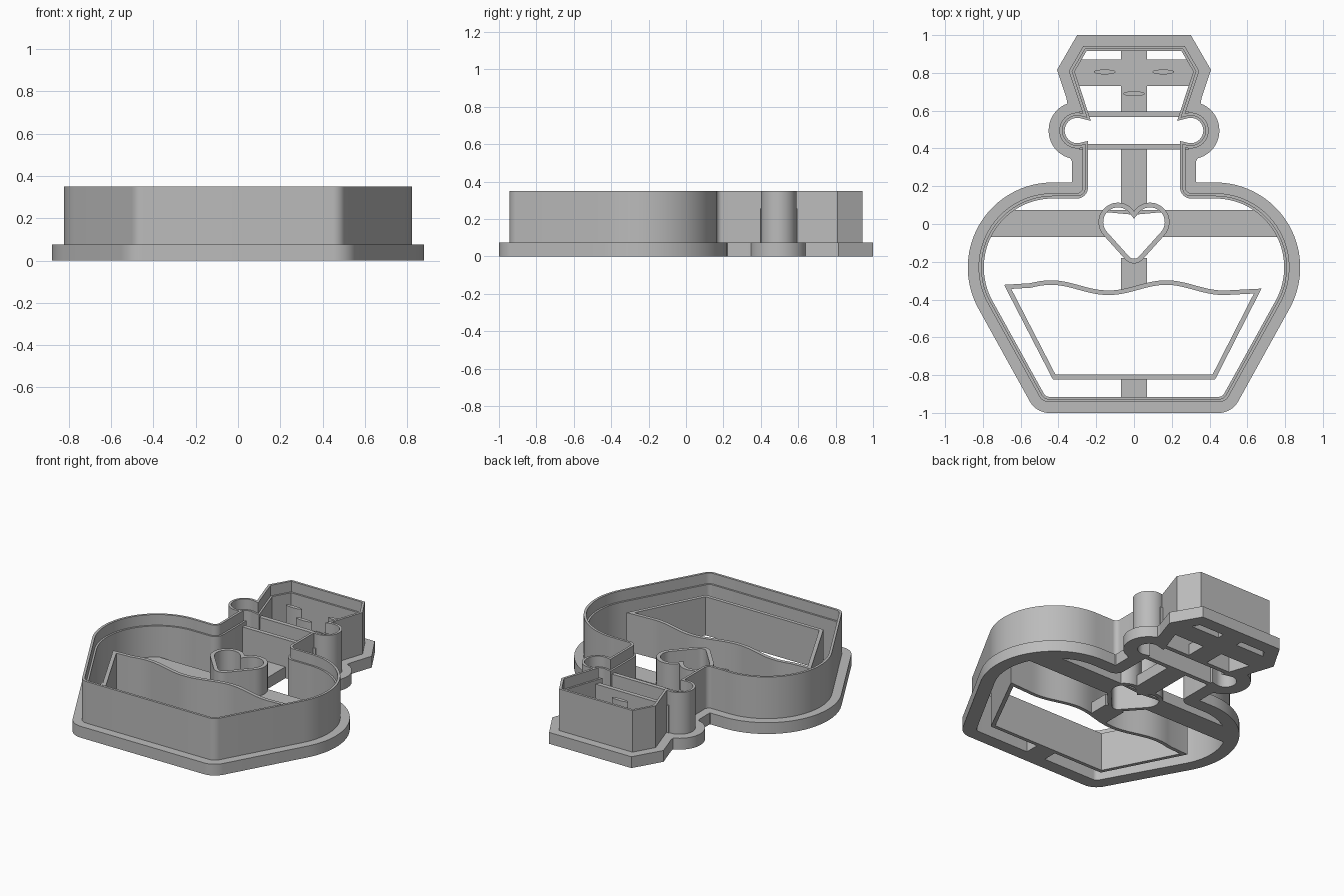
import bpy, bmesh
from math import sin, cos, pi, radians
from mathutils import Vector, kdtree

cube = bpy.data.objects.get("Cube")
if cube:
    bpy.data.objects.remove(cube, do_unlink=True)

grey = bpy.data.materials.new("plain grey")
grey.use_nodes = True
colour = (0.5, 0.5, 0.5, 1)
grey.diffuse_color = colour
grey.node_tree.nodes["Principled BSDF"].inputs["Base Color"].default_value = colour

FLANGE_Z, STAMP_Z, STEP_Z, RIM_Z = 0.075, 0.255, 0.28, 0.35


def arc(cx, cy, r, a0, a1, n=16):
    angles = [radians(a0 + (a1 - a0) * i / n) for i in range(n + 1)]
    return [(cx + r * cos(a), cy + r * sin(a)) for a in angles]


def mirrored(half):
    """Close a right half, listed from bottom to top, with its left half."""
    return half + [(-x, y) for x, y in reversed(half) if x > 0.001]


def offset(points, d):
    """Offset a counter-clockwise outline outwards by d, dropping overlaps."""
    pts = [Vector(p) for p in points]
    dense = []
    for a, b in zip(pts, pts[1:] + pts[:1]):
        n = max(1, int((b - a).length / 0.005))
        dense += [a.lerp(b, i / n) for i in range(n)]
    tree = kdtree.KDTree(len(dense))
    for i, p in enumerate(dense):
        tree.insert(p.to_3d(), i)
    tree.balance()
    result = []
    for i, p in enumerate(dense):
        e1 = (p - dense[i - 1]).normalized()
        e2 = (dense[(i + 1) % len(dense)] - p).normalized()
        n1, n2 = Vector((e1.y, -e1.x)), Vector((e2.y, -e2.x))
        q = p + (n1 + n2) * (d / max(0.2, 1 + n1.dot(n2)))
        if tree.find(q.to_3d())[2] > abs(d) * 0.995:
            result.append(q)
    # Keep only the points where the outline turns
    kept = []
    for i, p in enumerate(result):
        u = (p - result[i - 1]).normalized()
        v = (result[(i + 1) % len(result)] - p).normalized()
        if abs(u.cross(v)) > 0.004 or u.dot(v) < 0:
            kept.append((p.x, p.y))
    return kept


def prism(name, outlines, z0, z1):
    """Extrude filled outlines; an outline inside another is a hole."""
    curve = bpy.data.curves.new(name, "CURVE")
    curve.dimensions = "2D"
    curve.fill_mode = "BOTH"
    curve.extrude = (z1 - z0) / 2
    for outline in outlines:
        spline = curve.splines.new("POLY")
        spline.points.add(len(outline) - 1)
        for point, (x, y) in zip(spline.points, outline):
            point.co = (x, y, 0, 1)
        spline.use_cyclic_u = True
    helper = bpy.data.objects.new(name + " outline", curve)
    bpy.context.collection.objects.link(helper)
    graph = bpy.context.evaluated_depsgraph_get()
    mesh = bpy.data.meshes.new_from_object(helper.evaluated_get(graph))
    bpy.data.objects.remove(helper, do_unlink=True)
    bm = bmesh.new()
    bm.from_mesh(mesh)
    bmesh.ops.remove_doubles(bm, verts=bm.verts, dist=0.0002)
    bmesh.ops.translate(bm, verts=bm.verts, vec=(0, 0, (z0 + z1) / 2))
    bmesh.ops.recalc_face_normals(bm, faces=bm.faces)
    bm.to_mesh(mesh)
    bm.free()
    mesh.materials.clear()
    mesh.materials.append(grey)
    ob = bpy.data.objects.new(name, mesh)
    bpy.context.collection.objects.link(ob)
    bpy.ops.object.select_all(action="DESELECT")
    ob.select_set(True)
    bpy.context.view_layer.objects.active = ob
    bpy.ops.object.shade_smooth_by_angle(angle=radians(30))
    return ob


def box(x0, x1, y0, y1):
    return [(x0, y0), (x1, y0), (x1, y1), (x0, y1)]


# Bottle outline: base corner, belly, neck fillet, collar, stopper
bottle = mirrored(
    arc(0.449, -0.883, 0.06, -90, -29, 8)
    + arc(0.43, -0.23, 0.393, -29, 90, 36)
    + arc(0.302, 0.193, 0.03, 270, 180, 8)
    + arc(0.30, 0.495, 0.095, -107, 108, 28)
    + [(0.345, 0.81), (0.268, 0.943)])
inner = offset(bottle, -0.028)
prism("base_flange", [offset(bottle, 0.057), inner], 0, FLANGE_Z)
prism("cutter_wall", [bottle, inner], FLANGE_Z, STEP_Z)
prism("cutter_blade", [bottle, offset(bottle, -0.016)], STEP_Z, RIM_Z)

# Collar lines across the neck
prism("collar_top_line", [box(-0.29, 0.29, 0.566, 0.595)], 0, STAMP_Z)
prism("collar_bottom_line", [box(-0.29, 0.29, 0.395, 0.423)], 0, STAMP_Z)

# Heart stamp
heart = mirrored(arc(0, -0.149, 0.06, -90, -42, 6)
                 + arc(0.085, 0.01, 0.103, -42, 145.6, 24))
prism("heart_stamp", [heart, offset(heart, -0.025)], 0, STAMP_Z)

# Liquid stamp with a wavy surface
xs = [0.5 - 1.05 * i / 40 for i in range(41)]
wave = [(x, -0.325 + 0.027 * cos(2 * pi * (x + 0.44) / 0.61)) for x in xs]
liquid = [(-0.43, -0.822), (0.43, -0.822), (0.675, -0.342)] + wave + [(-0.688, -0.322)]
prism("liquid_stamp", [liquid, offset(liquid, -0.024)], 0, STAMP_Z)

# Face stamps
for name, x, y in (("right_eye", -0.155, 0.805), ("left_eye", 0.155, 0.805),
                   ("mouth", 0, 0.69)):
    oval = [(x + 0.058 * cos(2 * pi * i / 24), y + 0.013 * sin(2 * pi * i / 24))
            for i in range(24)]
    prism(name, [oval], 0, STAMP_Z)

# Support bars, ending inside the walls they join
W = 0.07
heart_mid = offset(heart, -0.012)
side = [p for p in heart_mid if p[0] > 0 and abs(p[1]) < W]
left_bar = [(side[0][0], -W), (0.775, -W), (0.657, 0.075), (side[-1][0], 0.075)] + side[::-1]
prism("left_belly_bar", [left_bar], 0, FLANGE_Z)
prism("right_belly_bar", [[(-x, y) for x, y in left_bar]], 0, FLANGE_Z)
notch = sorted(p for p in heart_mid if p[1] > 0 and abs(p[0]) < W)
tip = sorted(p for p in heart_mid if p[1] < 0 and abs(p[0]) < W)
prism("neck_bar", [[(-W, notch[0][1])] + notch + [(W, notch[-1][1]), (W, 0.41), (-W, 0.41)]],
      0, FLANGE_Z)
prism("heart_bar", [[(-W, -0.36), (W, -0.325), (W, tip[-1][1])] + tip[::-1] + [(-W, tip[0][1])]],
      0, FLANGE_Z)
prism("bottom_bar", [box(-W, W, -0.93, -0.81)], 0, FLANGE_Z)
prism("stopper_cross_bar", [mirrored([(0.303, 0.73), (0.33, 0.81), (0.295, 0.87)])], 0, FLANGE_Z)
prism("stopper_lower_bar", [box(-W, W, 0.58, 0.73)], 0, FLANGE_Z)
prism("stopper_upper_bar", [box(-W, W, 0.87, 0.93)], 0, FLANGE_Z)
